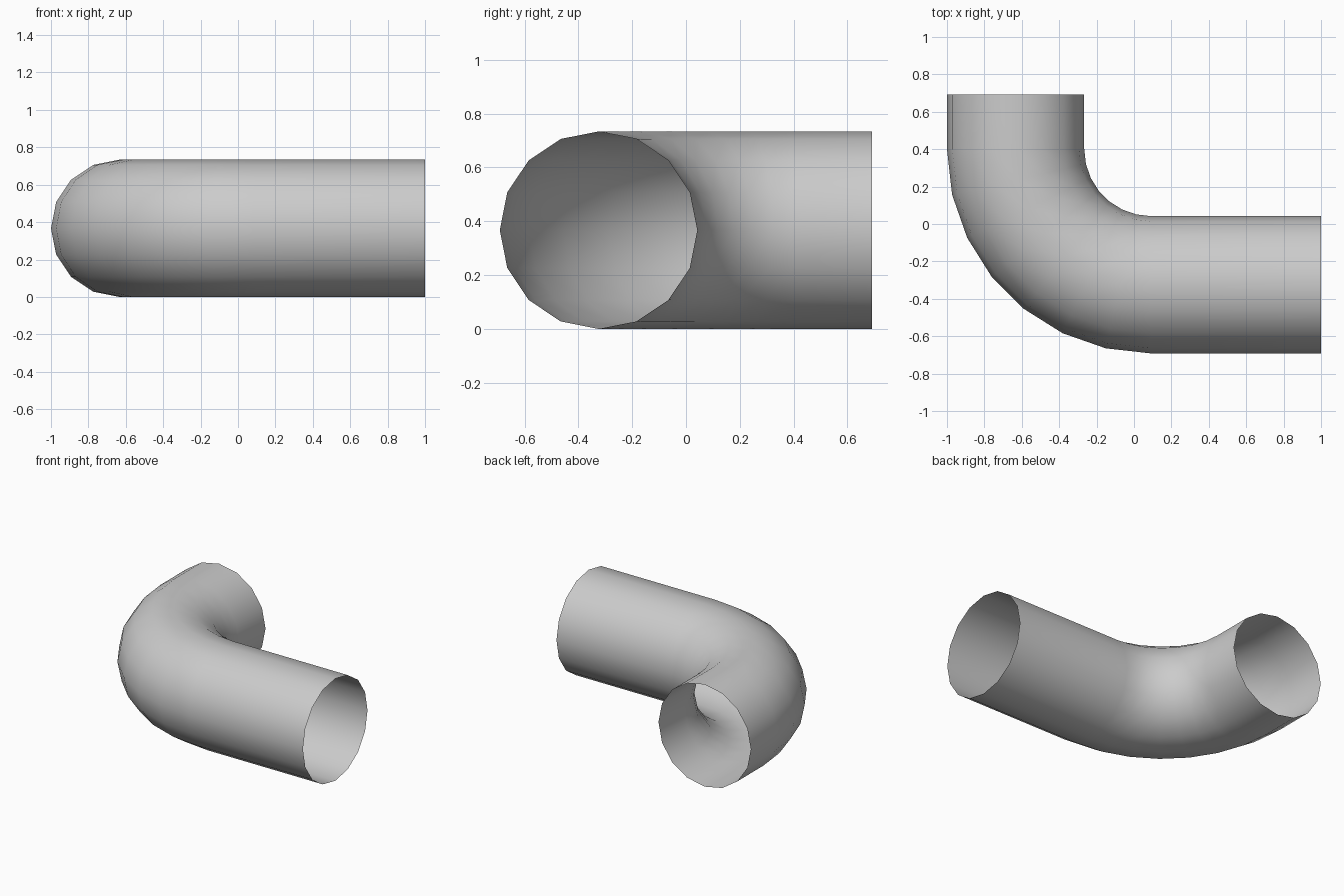
import bpy, bmesh, math
from mathutils import Matrix, Vector

cube = bpy.data.objects.get("Cube")
if cube:
    bpy.data.objects.remove(cube, do_unlink=True)

RADIUS = 0.367                       # pipe radius
BEND = 0.725                         # centreline bend radius
CENTRE = Vector((0.092, 0.4, RADIUS))  # bend centre
SIDES, BEND_STEPS = 16, 7
X_END, Y_END = 1.0, 0.692

# Plain grey metal
grey = bpy.data.materials.new("pipe_grey")
grey.use_nodes = True
colour = (0.6, 0.6, 0.6, 1.0)
grey.diffuse_color = colour
grey.node_tree.nodes["Principled BSDF"].inputs["Base Color"].default_value = colour

bm = bmesh.new()


def extrude(edges, offset):
    """Extrude an open ring of edges and return the new ring."""
    geom = bmesh.ops.extrude_edge_only(bm, edges=edges)["geom"]
    verts = [g for g in geom if isinstance(g, bmesh.types.BMVert)]
    bmesh.ops.translate(bm, verts=verts, vec=offset)
    return [g for g in geom if isinstance(g, bmesh.types.BMEdge)]


# Open end ring of the long arm, facing +x
placement = (Matrix.Translation((X_END, CENTRE.y - BEND, RADIUS))
             @ Matrix.Rotation(math.pi / 2, 4, "Y"))
bmesh.ops.create_circle(bm, segments=SIDES, radius=RADIUS, matrix=placement)

# Long straight arm
ring = extrude(bm.edges[:], (CENTRE.x - X_END, 0, 0))

# Quarter-turn elbow
spun = bmesh.ops.spin(bm, geom=ring, cent=CENTRE, axis=(0, 0, 1),
                      angle=-math.pi / 2, steps=BEND_STEPS)["geom_last"]
ring = [g for g in spun if isinstance(g, bmesh.types.BMEdge)]

# Short straight arm
extrude(ring, (0, Y_END - CENTRE.y, 0))

# Make all faces point out of the pipe
bmesh.ops.recalc_face_normals(bm, faces=bm.faces[:])
bm.faces.ensure_lookup_table()
first = bm.faces[0]
mid = first.calc_center_median()
axis_point = Vector((mid.x, CENTRE.y - BEND, RADIUS))
if first.normal.dot(mid - axis_point) < 0:
    bmesh.ops.reverse_faces(bm, faces=bm.faces[:])
for face in bm.faces:
    face.smooth = True

mesh = bpy.data.meshes.new("elbow_pipe")
bm.to_mesh(mesh)
bm.free()
mesh.materials.append(grey)
pipe = bpy.data.objects.new("elbow_pipe", mesh)
bpy.context.collection.objects.link(pipe)
